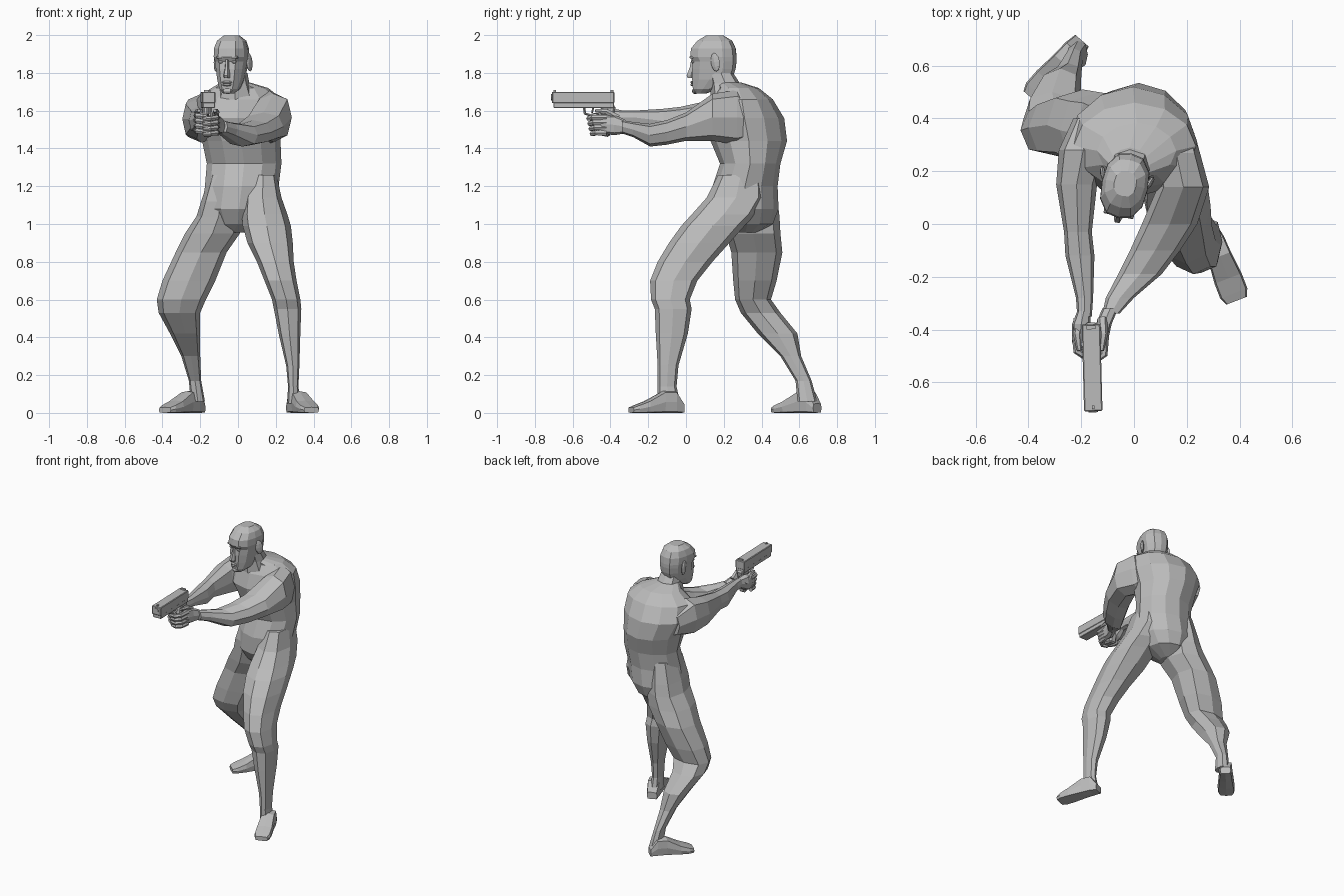
import bpy, bmesh, math
from mathutils import Matrix, Vector

default_cube = bpy.data.objects.get("Cube")
if default_cube:
    bpy.data.objects.remove(default_cube, do_unlink=True)

# One clay grey for figure and pistol
grey = bpy.data.materials.new("clay_grey")
grey.use_nodes = True
colour = (0.5, 0.5, 0.5, 1)
grey.diffuse_color = colour
grey.node_tree.nodes["Principled BSDF"].inputs["Base Color"].default_value = colour


def finish(name, bm, matrix=None):
    """Turn a bmesh into a flat shaded object."""
    if matrix is not None:
        bm.transform(matrix)
    bmesh.ops.recalc_face_normals(bm, faces=bm.faces)
    mesh = bpy.data.meshes.new(name)
    bm.to_mesh(mesh)
    bm.free()
    mesh.materials.append(grey)
    obj = bpy.data.objects.new(name, mesh)
    bpy.context.collection.objects.link(obj)
    return obj


def skin(bm, rings):
    """Bridge successive vertex rings and cap both ends."""
    loops = [[bm.verts.new(p) for p in ring] for ring in rings]
    for a, b in zip(loops, loops[1:]):
        for i in range(len(a)):
            j = (i + 1) % len(a)
            bm.faces.new((a[i], a[j], b[j], b[i]))
    bm.faces.new(loops[0])
    bm.faces.new(loops[-1])


def loft(name, slices, axis="z", sides=8, matrix=None, fullness=1.08):
    """Each slice is (low u, high u, low v, high v, position on the axis)."""
    rings = []
    for u0, u1, v0, v1, w in slices:
        ring = []
        for i in range(sides):
            t = math.tau * i / sides
            swell = 1 + (fullness - 1) * abs(math.sin(2 * t))
            u = (u0 + u1) / 2 + (u1 - u0) / 2 * math.cos(t) * swell
            v = (v0 + v1) / 2 + (v1 - v0) / 2 * math.sin(t) * swell
            ring.append((u, v, w) if axis == "z" else (u, w, v))
        rings.append(ring)
    bm = bmesh.new()
    skin(bm, rings)
    return finish(name, bm, matrix)


def tube(name, path, radii, sides=6, matrix=None):
    """Tapered tube along a short path."""
    points = [Vector(p) for p in path]
    rings = []
    for k, p in enumerate(points):
        tangent = points[min(k + 1, len(points) - 1)] - points[max(k - 1, 0)]
        turn = tangent.to_track_quat("Z", "Y")
        angles = [math.tau * i / sides for i in range(sides)]
        rings.append([p + turn @ Vector((math.cos(t), math.sin(t), 0)) * radii[k]
                      for t in angles])
    bm = bmesh.new()
    skin(bm, rings)
    return finish(name, bm, matrix)


def box(name, centre, size, matrix=None, tilt=0, bevel=0):
    bm = bmesh.new()
    bmesh.ops.create_cube(bm, size=1)
    bm.transform(Matrix.Translation(centre) @ Matrix.Rotation(tilt, 4, "X")
                 @ Matrix.Diagonal((*size, 1)))
    if bevel:
        bmesh.ops.bevel(bm, geom=bm.edges[:], offset=bevel, segments=1, affect="EDGES")
    return finish(name, bm, matrix)


def ball(name, centre, size, matrix=None):
    bm = bmesh.new()
    bmesh.ops.create_uvsphere(bm, u_segments=8, v_segments=6, radius=1)
    bm.transform(Matrix.Translation(centre) @ Matrix.Diagonal((*size, 1)))
    return finish(name, bm, matrix)


def placed(x, y, z, yaw):
    return Matrix.Translation((x, y, z)) @ Matrix.Rotation(math.radians(yaw), 4, "Z")


# Torso from crotch to collar, leaning forward at the shoulders
loft("torso", [
    (-.08, .03, .25, .38, .955), (-.14, .14, .19, .46, 1.0),
    (-.19, .2, .14, .49, 1.08), (-.175, .215, .14, .485, 1.2),
    (-.165, .23, .18, .5, 1.32), (-.19, .225, .13, .535, 1.44),
    (-.25, .24, .1, .52, 1.56), (-.23, .235, .13, .46, 1.66),
    (-.14, .16, .17, .385, 1.72), (-.09, .06, .16, .29, 1.75)],
    sides=12, fullness=.98)
loft("neck", [(-.12, .09, .13, .36, 1.66), (-.09, .06, .13, .285, 1.745),
              (-.085, .05, .12, .25, 1.8)])

# Legs: the left one steps forward, the right one trails
loft("left_leg", [
    (.06, .205, .17, .41, 1.26), (.03, .23, .11, .42, 1.14),
    (.02, .262, .03, .37, 1.05), (.025, .28, -.025, .31, .99),
    (.05, .29, -.09, .23, .9), (.1, .295, -.15, .14, .8),
    (.14, .31, -.19, .06, .7), (.18, .33, -.185, .02, .6),
    (.19, .335, -.165, .03, .55), (.215, .33, -.16, .01, .42),
    (.255, .325, -.15, -.04, .25), (.265, .32, -.15, -.05, .14),
    (.26, .33, -.15, -.03, .05)])
loft("right_leg", [
    (-.15, .0, .2, .46, 1.26), (-.195, .01, .18, .485, 1.12),
    (-.22, .015, .19, .495, 1.04), (-.28, .01, .21, .5, .95),
    (-.33, -.06, .24, .51, .85), (-.4, -.12, .25, .48, .7),
    (-.43, -.17, .26, .45, .6), (-.42, -.2, .29, .5, .53),
    (-.36, -.2, .38, .59, .42), (-.3, -.2, .5, .61, .3),
    (-.26, -.195, .58, .665, .17), (-.25, -.175, .59, .695, .06)])

# Feet: half width, height and distance from the heel
for name, spot in (("left_foot", placed(.285, -.02, 0, 21)),
                   ("right_foot", placed(-.197, .695, 0, -41))):
    loft(name, [(-w, w, 0, h, -d) for w, h, d in (
        (.034, .05, 0), (.043, .115, .045), (.046, .115, .11),
        (.055, .065, .2), (.055, .042, .26), (.042, .03, .29))],
        axis="y", matrix=spot, fullness=1.25)

# Arms reach forward and meet at the grip
loft("right_arm", [
    (-.23, -.08, 1.46, 1.62, .4), (-.285, -.1, 1.43, 1.69, .28),
    (-.295, -.14, 1.45, 1.66, .15), (-.265, -.16, 1.49, 1.62, -.03),
    (-.26, -.15, 1.48, 1.61, -.12), (-.22, -.155, 1.53, 1.6, -.28),
    (-.215, -.16, 1.53, 1.6, -.35)], axis="y")
loft("left_arm", [
    (.08, .21, 1.46, 1.64, .39), (.07, .25, 1.42, 1.71, .27),
    (.09, .285, 1.44, 1.69, .14), (.03, .24, 1.44, 1.59, 0),
    (-.015, .175, 1.42, 1.55, -.1), (-.06, .105, 1.41, 1.53, -.19),
    (-.107, 0, 1.46, 1.54, -.28), (-.12, -.055, 1.48, 1.55, -.34)], axis="y")

# Hands: palms on both sides of the grip, fingers wrapped in front
loft("right_palm", [(-.215, -.165, 1.53, 1.6, -.33), (-.235, -.165, 1.5, 1.61, -.38),
                    (-.235, -.18, 1.49, 1.6, -.45)], axis="y")
loft("left_palm", [(-.12, -.06, 1.48, 1.55, -.32), (-.145, -.085, 1.47, 1.58, -.38),
                   (-.145, -.1, 1.48, 1.58, -.45)], axis="y")
for hand, side, lift in (("right", -1, .01), ("left", 1, 0)):
    middle = -.165
    for k, finger in enumerate(("little", "ring", "middle", "index")):
        z = 1.483 + lift + k * .027
        reach = k * .006 + (.012 if side > 0 else 0)
        tube(f"{hand}_{finger}_finger", [
            (middle + side * .055, -.42, z), (middle + side * .05, -.465 - reach, z),
            (middle + side * .02, -.485 - reach, z - .005),
            (middle - side * .02, -.475 - reach, z - .008)],
            (.016, .015, .014, .009))
    tube(f"{hand}_thumb", [
        (middle + side * .045, -.36, 1.56), (middle + side * .05, -.42, 1.595),
        (middle + side * .042, -.48, 1.6)], (.02, .016, .009))

# Pistol, built about its rear top corner and turned slightly
gun = placed(-.163, -.38, 1.7, 1.5)
box("pistol_slide", (0, -.165, -.03), (.07, .33, .06), gun, bevel=.004)
box("pistol_frame", (0, -.162, -.07), (.064, .32, .03), gun, bevel=.003)
box("pistol_grip", (0, -.045, -.15), (.05, .075, .17), gun, tilt=-.2, bevel=.01)
box("rear_sight", (0, -.012, .003), (.035, .014, .012), gun)
box("front_sight", (0, -.315, .003), (.01, .014, .012), gun)
tube("pistol_muzzle", [(0, -.31, -.028), (0, -.334, -.028)], (.018, .018), 10, gun)
tube("trigger_guard", [(0, -.16, -.08), (0, -.155, -.115), (0, -.125, -.125),
                       (0, -.08, -.12)], [.007] * 4, 4, gun)
tube("trigger", [(0, -.11, -.08), (0, -.118, -.112)], (.006, .004), 4, gun)

# Head, turned a little towards the right
head = placed(-.035, .145, 0, -12)
loft("head", [(-w, w, front, back, z) for w, front, back, z in (
    (.028, -.095, -.04, 1.69), (.052, -.11, .02, 1.715),
    (.068, -.115, .1, 1.765), (.077, -.115, .12, 1.82),
    (.083, -.11, .125, 1.86), (.088, -.125, .125, 1.885),
    (.087, -.12, .12, 1.93), (.074, -.085, .1, 1.97),
    (.042, -.04, .055, 1.997))], sides=12, matrix=head)
loft("nose", [(-.016, .016, -.138, -.09, 1.772), (-.018, .018, -.145, -.09, 1.785),
              (-.011, .011, -.128, -.09, 1.83), (-.01, .01, -.12, -.09, 1.87)],
     sides=6, matrix=head)
for z, w in ((1.737, .025), (1.75, .028)):
    ball("lip", (0, -.112, z), (w, .012, .008), head)
ball("chin", (0, -.098, 1.705), (.028, .018, .017), head)
for side, x in (("left", 1), ("right", -1)):
    ball(f"{side}_eye", (x * .036, -.1, 1.858), (.015, .012, .009), head)
    box(f"{side}_brow", (x * .037, -.105, 1.883), (.042, .026, .014), head, bevel=.004)
    ear = (head @ Matrix.Translation((x * .088, .022, 1.855))
           @ Matrix.Rotation(x * -.35, 4, "Z") @ Matrix.Rotation(.2, 4, "X"))
    ball(f"{side}_ear", (0, .008, 0), (.011, .028, .05), ear)
